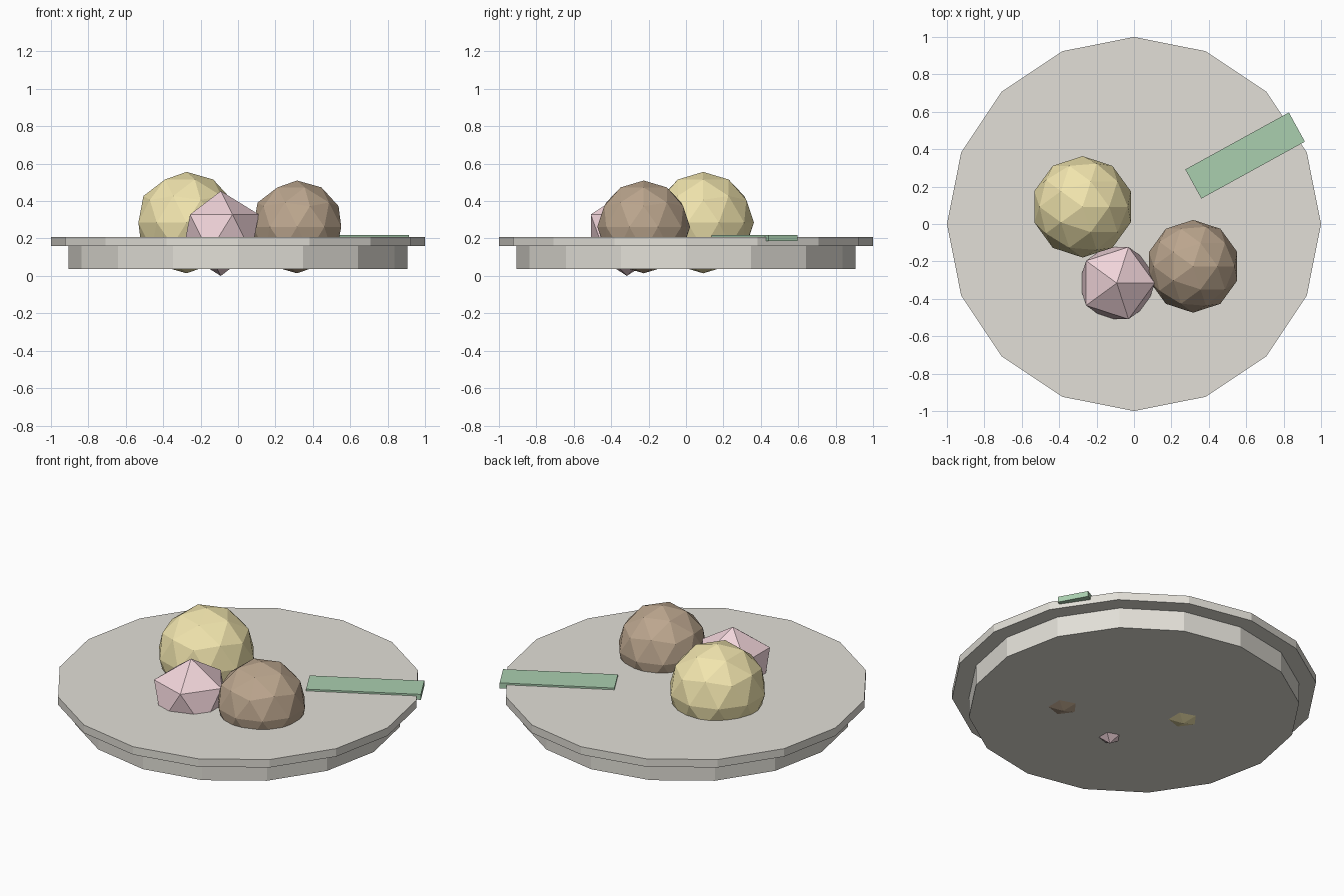
import bpy
from math import radians

if "Cube" in bpy.data.objects:
    bpy.data.objects.remove(bpy.data.objects["Cube"])


def finish(name, color):
    obj = bpy.context.object
    obj.name = name
    mat = bpy.data.materials.new(name + "_color")
    mat.diffuse_color = (*color, 1)
    mat.use_nodes = True
    mat.node_tree.nodes["Principled BSDF"].inputs["Base Color"].default_value = mat.diffuse_color
    obj.data.materials.append(mat)
    return obj


def disc(name, radius, z0, z1, color):
    bpy.ops.mesh.primitive_cylinder_add(vertices=16, radius=radius, depth=z1 - z0,
                                        location=(0, 0, (z0 + z1) / 2))
    return finish(name, color)


def scoop(name, radius, loc, detail, color):
    bpy.ops.mesh.primitive_ico_sphere_add(subdivisions=detail, radius=radius, location=loc)
    return finish(name, color)


# Plate: narrow foot under a wider rim
STONE = (0.76, 0.74, 0.68)
disc("plate_foot", 0.907, 0.037, 0.16, STONE)
disc("plate_rim", 1.0, 0.16, 0.208, STONE)

# Three faceted scoops sunk into the plate
scoop("yellow_scoop", 0.271, (-0.275, 0.092, 0.285), 2, (0.88, 0.78, 0.42))
scoop("brown_scoop", 0.248, (0.316, -0.226, 0.262), 2, (0.50, 0.38, 0.27))
scoop("pink_scoop", 0.227, (-0.092, -0.316, 0.227), 1, (0.88, 0.66, 0.70))

# Flat green strip resting over the rim
bpy.ops.mesh.primitive_cube_add(size=1, location=(0.594, 0.366, 0.202),
                                rotation=(0, 0, radians(28.8)))
strip = finish("green_strip", (0.40, 0.62, 0.43))
strip.scale = (0.632, 0.178, 0.033)
